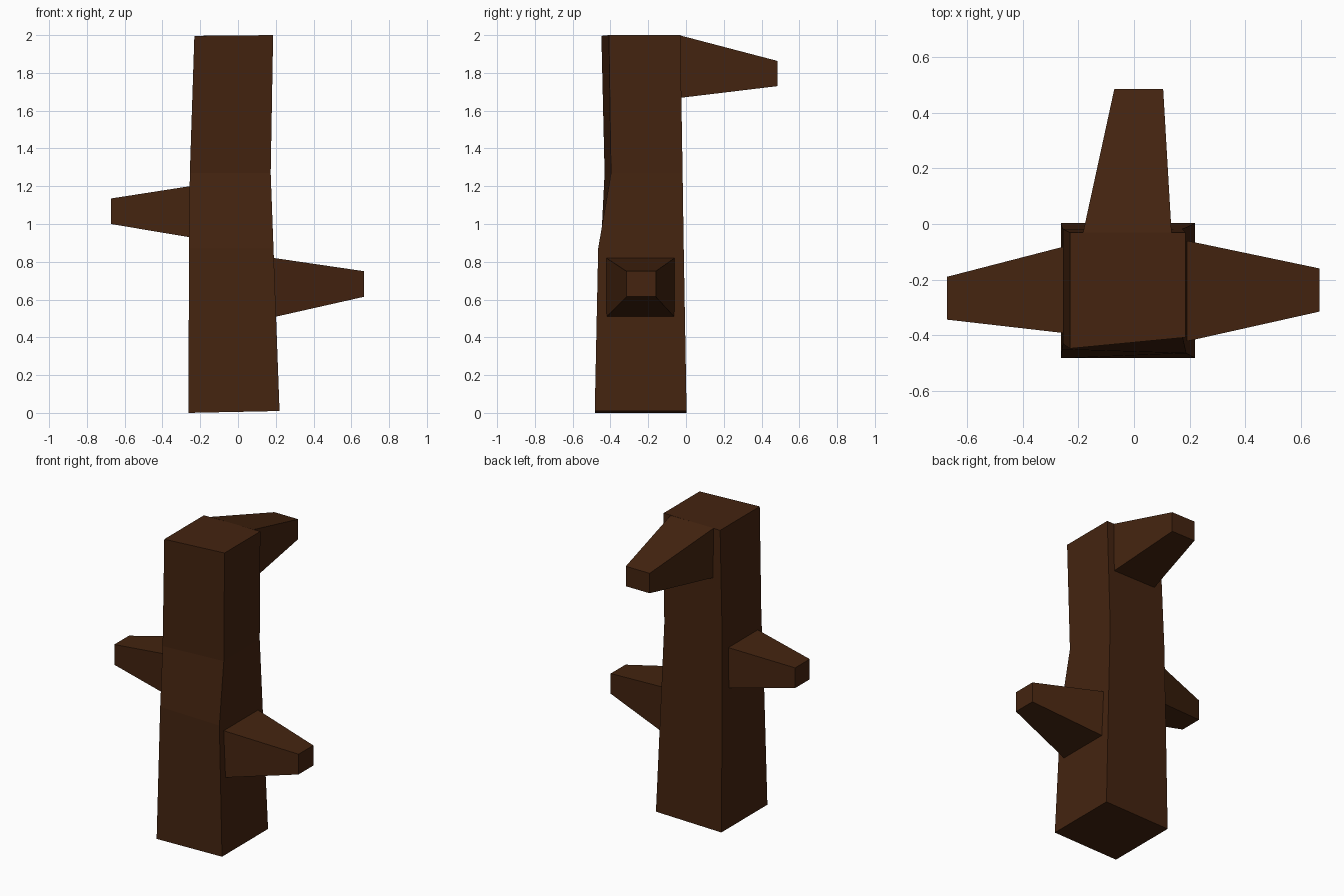
import bpy, bmesh

if "Cube" in bpy.data.objects:
    bpy.data.objects.remove(bpy.data.objects["Cube"])

bark = bpy.data.materials.new("dark brown bark")
bark.diffuse_color = (0.058, 0.0175, 0.005, 1)
bark.use_nodes = True
bark.node_tree.nodes["Principled BSDF"].inputs["Base Color"].default_value = bark.diffuse_color


def loft(name, rings):
    """Closed flat-faced solid through a list of four-cornered rings."""
    bm = bmesh.new()
    loops = [[bm.verts.new(p) for p in ring] for ring in rings]
    for a, b in zip(loops, loops[1:]):
        for i in range(4):
            j = (i + 1) % 4
            bm.faces.new((a[i], a[j], b[j], b[i]))
    bm.faces.new(loops[0])
    bm.faces.new(loops[-1])
    bmesh.ops.recalc_face_normals(bm, faces=bm.faces[:])
    me = bpy.data.meshes.new(name)
    bm.to_mesh(me)
    bm.free()
    me.materials.append(bark)
    ob = bpy.data.objects.new(name, me)
    bpy.context.collection.objects.link(ob)
    return ob


def trunk_ring(zl, zr, left, right, front_l, front_r, back):
    return [(left, front_l, zl), (right, front_r, zr), (right, back, zr), (left, back, zl)]


def branch(name, axis, base, tip):
    """Tapered limb along x or y; each end is (position, side min, side max, z min, z max)."""
    rings = []
    for pos, s0, s1, z0, z1 in (base, tip):
        corners = [(s0, z0), (s1, z0), (s1, z1), (s0, z1)]
        rings.append([(pos, s, z) if axis == "x" else (s, pos, z) for s, z in corners])
    return loft(name, rings)


# Crooked square trunk
loft("trunk", [
    trunk_ring(0.0, 0.01, -0.263, 0.22, -0.483, -0.483, 0.003),
    trunk_ring(0.87, 0.87, -0.259, 0.188, -0.451, -0.465, -0.012),
    trunk_ring(1.27, 1.27, -0.255, 0.173, -0.431, -0.397, -0.018),
    trunk_ring(1.996, 2.0, -0.231, 0.186, -0.448, -0.408, -0.03),
])

# Three tapered branch stubs
branch("left_branch", "x", (-0.255, -0.392, -0.082, 0.93, 1.20), (-0.673, -0.344, -0.19, 1.0, 1.135))
branch("right_branch", "x", (0.19, -0.422, -0.06, 0.507, 0.82), (0.668, -0.315, -0.16, 0.615, 0.75))
branch("back_branch", "y", (-0.03, -0.183, 0.135, 1.668, 1.998), (0.485, -0.071, 0.105, 1.73, 1.863))
